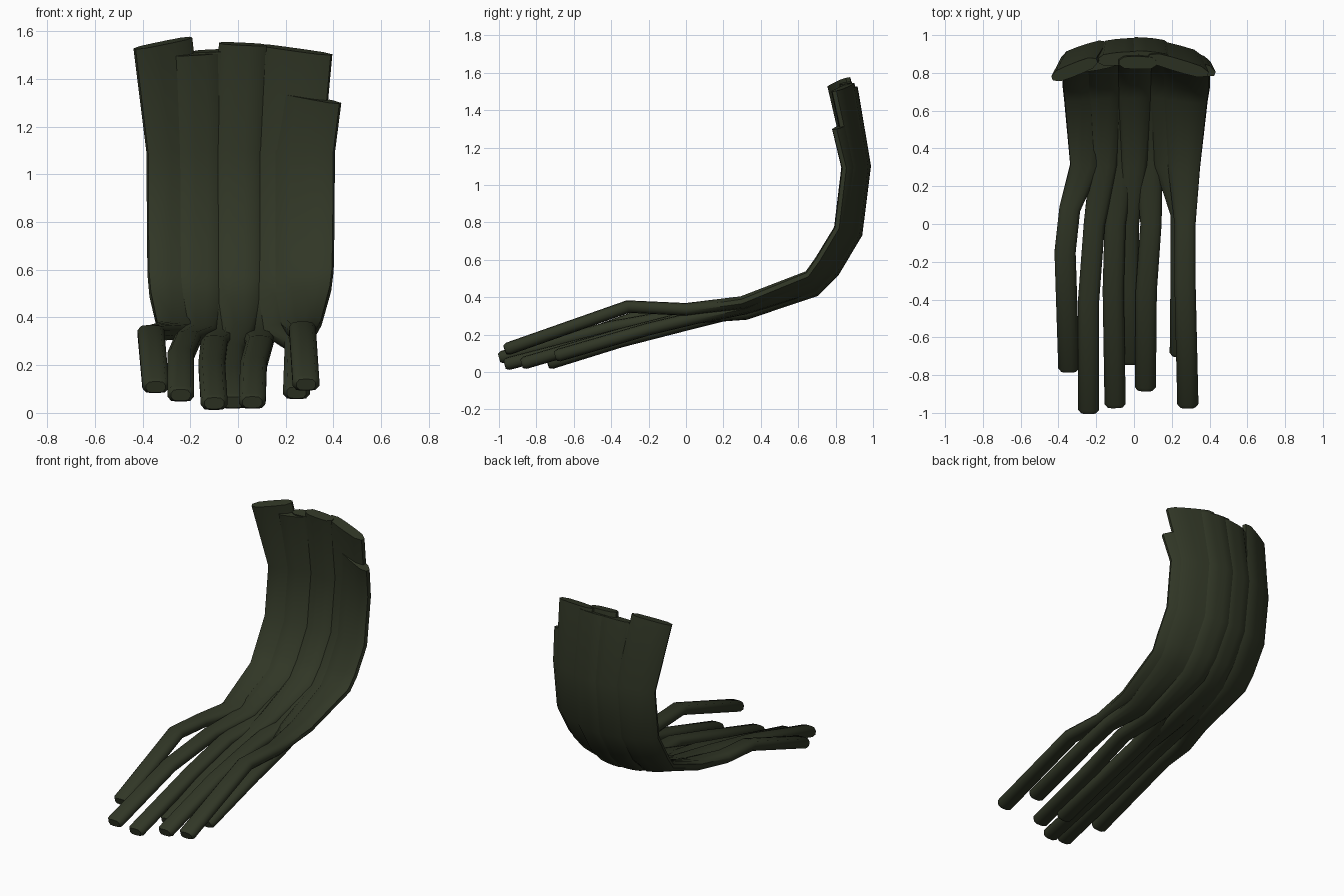
import bpy, bmesh, math
from mathutils import Vector

if "Cube" in bpy.data.objects:
    bpy.data.objects.remove(bpy.data.objects["Cube"])

mat = bpy.data.materials.new("dark_olive")
mat.diffuse_color = (0.030, 0.037, 0.019, 1)
mat.use_nodes = True
mat.node_tree.nodes["Principled BSDF"].inputs["Base Color"].default_value = mat.diffuse_color

# shared side profile (y, z) of the curved-up back section, and width growth along it
SPINE = [(.32, .31), (.69, .435), (.79, .54), (.91, .74), (.955, 1.1), (.88, 1.54)]
GROW = [.3, .75, .88, .92, .95, 1.0]
TIP_W, THICK = .056, .034
# rounded flat cross-section
SECTION = [(1, -.35), (1, .35), (.72, .9), (.25, 1), (-.25, 1), (-.72, .9),
           (-1, .35), (-1, -.35), (-.72, -.9), (-.25, -1), (.25, -1), (.72, -.9)]


def strand_path(front, xm, xt, ztop, inset):
    """Front points, then the shared spine moved inward towards the sides."""
    pts = [(Vector(p), 0.0) for p in front]
    n = len(SPINE)
    for i, (y, z) in enumerate(SPINE):
        a, b = SPINE[max(i - 1, 0)], SPINE[min(i + 1, n - 1)]
        d = Vector((b[0] - a[0], b[1] - a[1])).normalized()
        x = xm
        if i == n - 1:                       # cut the top at its own height
            t = (ztop - SPINE[-2][1]) / (z - SPINE[-2][1])
            y, z = SPINE[-2][0] + t * (y - SPINE[-2][0]), ztop
            x = xt
        s = .6 * x * x + inset
        pts.append((Vector((x, y - d.y * s, z + d.x * s)), GROW[i]))
    return pts


def strand(name, front, xm, xt, ztop, top_w, inset=0.0):
    pts = strand_path(front, xm, xt, ztop, inset)
    # short chamfered end at the front tip
    p0, p1 = pts[0][0], pts[1][0]
    pts.insert(0, (p0 - (p1 - p0).normalized() * .02, -1))
    bm = bmesh.new()
    rings = []
    for i, (p, g) in enumerate(pts):
        a, b = pts[max(i - 1, 0)][0], pts[min(i + 1, len(pts) - 1)][0]
        t = (b - a).normalized()
        w = Vector((1, 0, 0))
        w = (w - t * w.dot(t)).normalized()
        n = w.cross(t).normalized()
        if n.dot(Vector((0, t.z, -t.y))) < 0:
            n = -n
        roll = -p.x * 1.3 * max(g, 0)        # sides curl towards the front
        u = w * math.cos(roll) + n * math.sin(roll)
        v = n * math.cos(roll) - w * math.sin(roll)
        k = .72 if g < 0 else 1
        hw = (TIP_W + (top_w - TIP_W) * max(g, 0)) * k
        ht = THICK * k
        rings.append([bm.verts.new(p + u * (hw * c) + v * (ht * d)) for c, d in SECTION])
    m = len(SECTION)
    for r, s in zip(rings, rings[1:]):
        for j in range(m):
            bm.faces.new((r[j], r[(j + 1) % m], s[(j + 1) % m], s[j]))
    bm.faces.new(rings[0])
    bm.faces.new(rings[-1])
    bmesh.ops.recalc_face_normals(bm, faces=bm.faces)
    me = bpy.data.meshes.new(name)
    bm.to_mesh(me)
    bm.free()
    me.materials.append(mat)
    ob = bpy.data.objects.new(name, me)
    bpy.context.collection.objects.link(ob)
    bpy.ops.object.select_all(action='DESELECT')
    ob.select_set(True)
    bpy.context.view_layer.objects.active = ob
    bpy.ops.object.shade_smooth_by_angle(angle=math.radians(45))


# seven overlapping strands, left to right
strand("left_outer_strand", [(-.345, -.76, .115), (-.365, -.15, .335), (-.34, .08, .335)],
       -.26, -.315, 1.56, .13)
strand("left_inner_strand", [(-.24, -.98, .08), (-.24, -.4, .24), (-.21, 0, .31)],
       -.16, -.17, 1.51, .11, .015)
strand("middle_left_strand", [(-.10, -.95, .045), (-.11, -.35, .20), (-.10, 0, .29)],
       -.07, -.08, 1.52, .11, .005)
strand("middle_under_strand", [(-.02, -.72, .05), (-.03, -.35, .165), (-.03, 0, .255)],
       .00, .02, 1.55, .10, .025)
strand("middle_right_strand", [(.06, -.86, .05), (.065, -.35, .20), (.09, 0, .29)],
       .08, .09, 1.52, .11, 0)
strand("right_under_strand", [(.245, -.68, .09), (.25, -.2, .23), (.25, .05, .29)],
       .20, .235, 1.53, .165, .01)
strand("right_outer_strand", [(.285, -.95, .125), (.27, -.31, .35), (.27, 0, .335)],
       .265, .29, 1.335, .15, .02)
